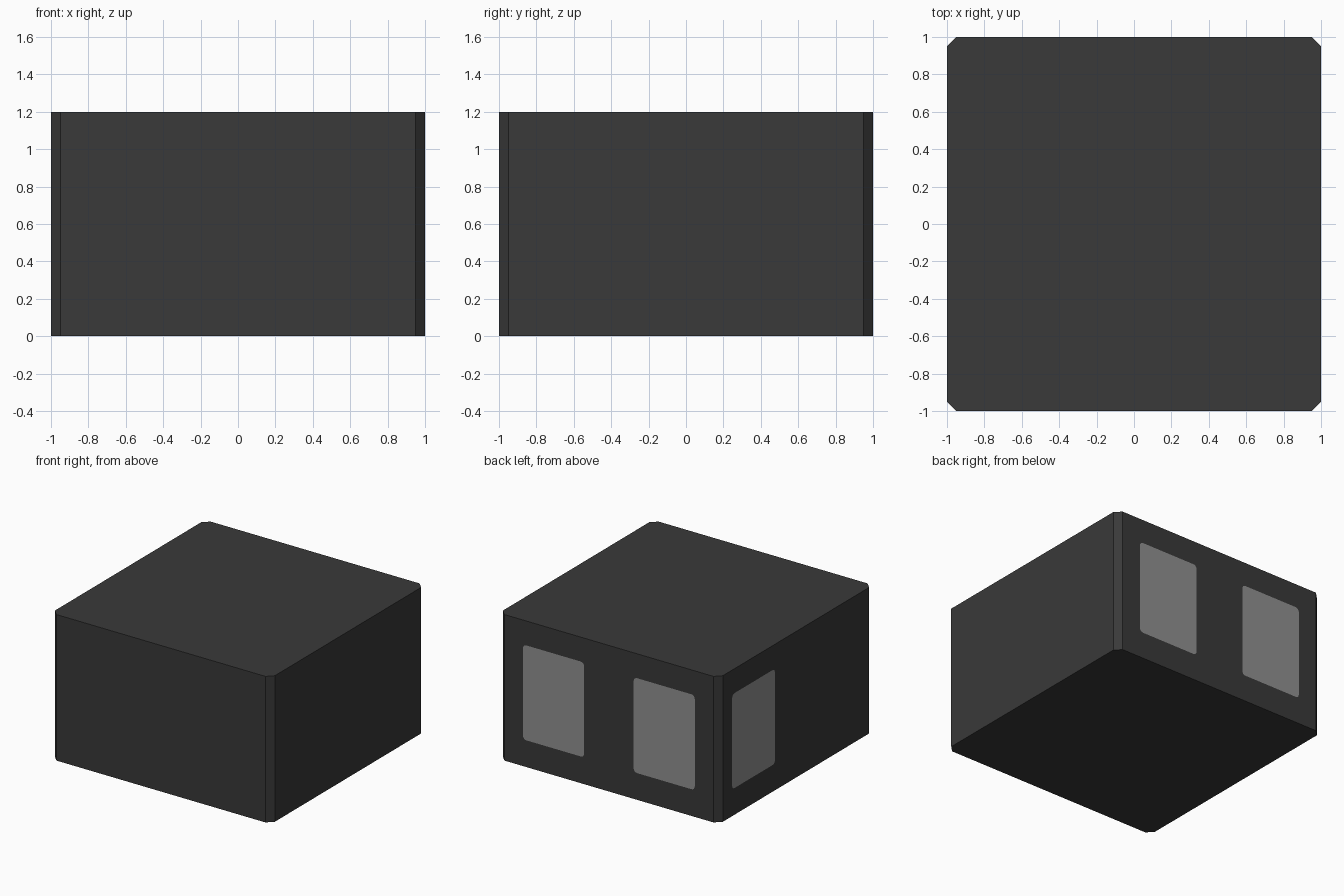
import bpy, bmesh, math
from mathutils import Matrix, Vector

if "Cube" in bpy.data.objects:
    bpy.data.objects.remove(bpy.data.objects["Cube"])


def material(name, value):
    m = bpy.data.materials.new(name)
    m.diffuse_color = (value, value, value, 1)
    m.use_nodes = True
    m.node_tree.nodes["Principled BSDF"].inputs["Base Color"].default_value = m.diffuse_color
    return m


def add_object(name, bm, mat):
    mesh = bpy.data.meshes.new(name)
    bm.to_mesh(mesh)
    bm.free()
    mesh.materials.append(mat)
    obj = bpy.data.objects.new(name, mesh)
    bpy.context.collection.objects.link(obj)
    return obj


dark = material("dark grey", 0.041)
light = material("light grey", 0.28)

# Block with chamfered vertical corners
bm = bmesh.new()
bmesh.ops.create_cube(bm, size=1, matrix=Matrix.Translation((0, 0, 0.6)) @ Matrix.Diagonal((2, 2, 1.2, 1)))
upright = [e for e in bm.edges if abs(e.verts[0].co.z - e.verts[1].co.z) > 0.5]
bmesh.ops.bevel(bm, geom=upright, offset=0.05, segments=1, affect='EDGES')
add_object("block", bm, dark)


# Flat rounded panel, drawn facing -y and turned about z onto a side
def panel(name, offset, angle, width=0.555, height=0.78, z=0.61, r=0.03, steps=4):
    turn = Matrix.Rotation(angle, 4, 'Z')
    bm = bmesh.new()
    verts = []
    for i, (sx, sz) in enumerate(((1, 1), (-1, 1), (-1, -1), (1, -1))):
        for k in range(steps + 1):
            a = math.pi / 2 * (i + k / steps)
            p = Vector((offset + sx * (width / 2 - r) + r * math.cos(a), -1.001,
                        z + sz * (height / 2 - r) + r * math.sin(a)))
            verts.append(bm.verts.new(turn @ p))
    face = bm.faces.new(verts)
    face.normal_update()
    if face.normal.dot(turn @ Vector((0, -1, 0))) < 0:
        face.normal_flip()
    add_object(name, bm, light)


# Two panels on the back, one on the left side
panel("back_panel_right", -0.503, math.pi)
panel("back_panel_left", 0.503, math.pi)
panel("left_panel", -0.553, -math.pi / 2)
